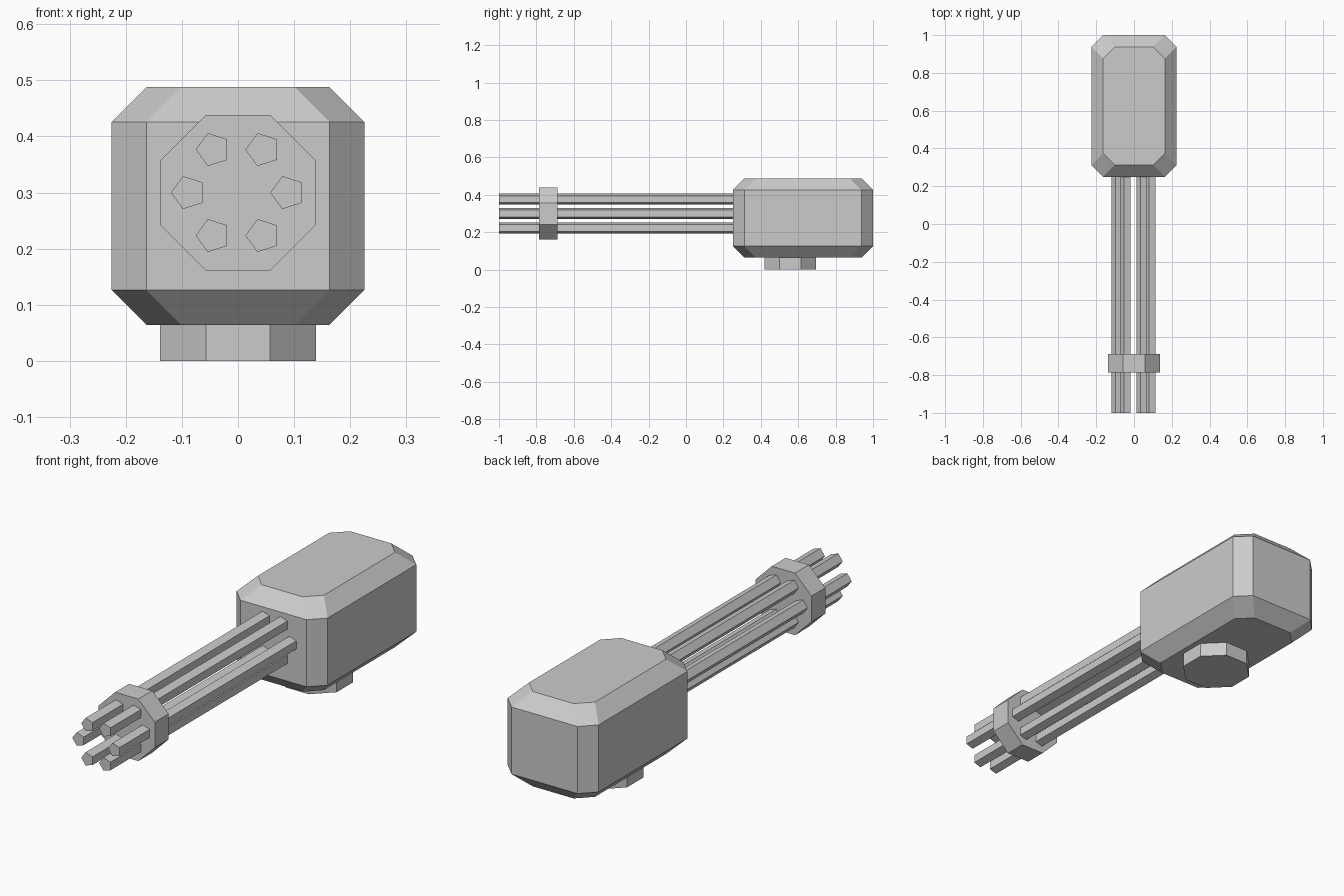
import bpy, bmesh, math
from mathutils import Matrix, Vector

if "Cube" in bpy.data.objects:
    bpy.data.objects.remove(bpy.data.objects["Cube"])

GUN_Z = 0.30      # height of the barrel axis


def finish(name, bm):
    bmesh.ops.recalc_face_normals(bm, faces=bm.faces)
    mesh = bpy.data.meshes.new(name)
    bm.to_mesh(mesh)
    bm.free()
    obj = bpy.data.objects.new(name, mesh)
    bpy.context.collection.objects.link(obj)
    return obj


def prism(name, sides, radius, start, end, turn=0.0):
    """Closed regular prism between two points; profile is turned about its axis."""
    start, end = Vector(start), Vector(end)
    axis = end - start
    tilt = Matrix.Rotation(math.pi / 2, 4, 'X') if abs(axis.y) > abs(axis.z) else Matrix()
    bm = bmesh.new()
    bmesh.ops.create_cone(bm, cap_ends=True, segments=sides, radius1=radius,
                          radius2=radius, depth=axis.length)
    # align one vertex with +x, then apply the requested turn
    v = bm.verts[:][0].co
    align = Matrix.Rotation(turn - math.atan2(v.y, v.x), 4, 'Z')
    bm.transform(Matrix.Translation((start + end) / 2) @ tilt @ align)
    return finish(name, bm)


def chamfered_box(name, centre_y, half_x, half_y, levels, cut):
    """Stack of corner-cut rectangles; levels are (z, inset)."""
    bm = bmesh.new()
    rings = []
    for z, inset in levels:
        x, y = half_x - inset, half_y - inset
        outline = [(x, y - cut), (x - cut, y), (cut - x, y), (-x, y - cut),
                   (-x, cut - y), (cut - x, -y), (x - cut, -y), (x, cut - y)]
        rings.append([bm.verts.new((px, py + centre_y, z)) for px, py in outline])
    for low, high in zip(rings, rings[1:]):
        for i in range(8):
            j = (i + 1) % 8
            bm.faces.new((low[i], low[j], high[j], high[i]))
    bm.faces.new(rings[0][::-1])
    bm.faces.new(rings[-1])
    return finish(name, bm)


# Housing with chamfers on every edge
CUT = 0.062
chamfered_box("housing", 0.625, 0.225, 0.375,
              [(0.064, CUT), (0.126, 0), (0.426, 0), (0.488, CUT)], CUT)

# Octagonal mounting foot
prism("mounting_foot", 8, 0.15, (0, 0.557, 0), (0, 0.557, 0.064), math.pi / 8)

# Octagonal clamp ring near the muzzle
prism("barrel_clamp", 8, 0.15, (0, -0.786, GUN_Z), (0, -0.688, GUN_Z), math.pi / 8)

# Six pentagonal barrels in a circle
for i in range(6):
    a = i * math.pi / 3
    x, z = 0.0885 * math.cos(a), GUN_Z + 0.0885 * math.sin(a)
    prism(f"barrel_{i + 1}", 5, 0.031, (x, -1, z), (x, 0.25, z), math.pi)
